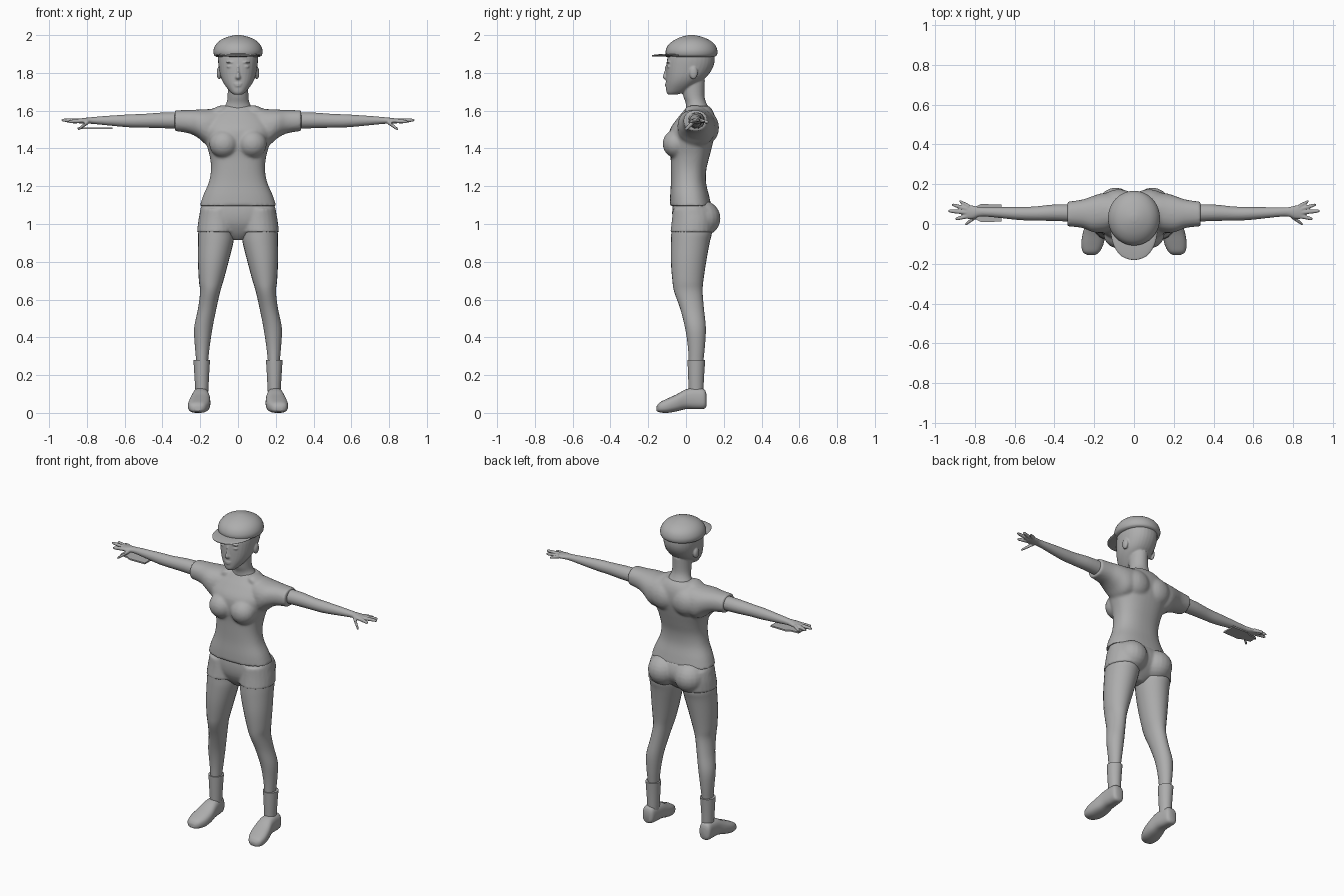
import bpy, bmesh, math
from mathutils import Vector, Matrix

grey = bpy.data.materials.new("plain_grey")
grey.diffuse_color = (0.42, 0.42, 0.42, 1)


def spline(rows, steps=4):
    """Catmull-Rom interpolation of the section rows."""
    out = []
    for i in range(len(rows) - 1):
        p = [rows[max(i - 1, 0)], rows[i], rows[i + 1], rows[min(i + 2, len(rows) - 1)]]
        for k in range(steps):
            t = k / steps
            out.append([0.5 * (2 * b + (c - a) * t + (2 * a - 5 * b + 4 * c - d) * t * t
                               + (3 * b - a - 3 * c + d) * t ** 3) for a, b, c, d in zip(*p)])
    return out + [list(rows[-1])]


def loft(bm, axis, rows, side=1, n=24, power=1.0):
    """Closed skin through oval sections (position, min, max, min, max)."""
    rings = []
    for t, a0, a1, b0, b1 in spline(rows):
        ring = []
        for k in range(n):
            w = 2 * math.pi * k / n
            c, s = math.cos(w), math.sin(w)
            a = (a0 + a1) / 2 + (a1 - a0) / 2 * math.copysign(abs(c) ** power, c)
            b = (b0 + b1) / 2 + (b1 - b0) / 2 * math.copysign(abs(s) ** power, s)
            p = {'X': (t, a, b), 'Y': (a, t, b), 'Z': (a, b, t)}[axis]
            ring.append(bm.verts.new((p[0] * side, p[1], p[2])))
        rings.append(ring)
    for r, q in zip(rings, rings[1:]):
        for k in range(n):
            bm.faces.new((r[k], r[(k + 1) % n], q[(k + 1) % n], q[k]))
    bm.faces.new(rings[0])
    bm.faces.new(rings[-1])


def blob(bm, centre, size):
    m = Matrix.Translation(centre) @ Matrix.Diagonal((*size, 1))
    bmesh.ops.create_uvsphere(bm, u_segments=20, v_segments=12, radius=1, matrix=m)


def finish(name, bm, voxel=None, smooth=0):
    """Make the object; fuse overlapping volumes when a voxel size is given."""
    bmesh.ops.recalc_face_normals(bm, faces=bm.faces)
    me = bpy.data.meshes.new(name)
    bm.to_mesh(me)
    bm.free()
    ob = bpy.data.objects.new(name, me)
    bpy.context.collection.objects.link(ob)
    if voxel:
        mod = ob.modifiers.new("fuse", 'REMESH')
        mod.mode, mod.voxel_size = 'VOXEL', voxel
        if smooth:
            sm = ob.modifiers.new("soften", 'SMOOTH')
            sm.factor, sm.iterations = 0.5, smooth
        dg = bpy.context.evaluated_depsgraph_get()
        ob.data = bpy.data.meshes.new_from_object(ob.evaluated_get(dg))
        ob.modifiers.clear()
    ob.data.materials.clear()
    ob.data.materials.append(grey)
    bpy.ops.object.select_all(action='DESELECT')
    ob.select_set(True)
    bpy.context.view_layer.objects.active = ob
    bpy.ops.object.shade_smooth_by_angle(angle=math.radians(45))
    return ob


# Head, neck and face
bm = bmesh.new()
loft(bm, 'Z', [(1.685, -.022, .022, -.095, -.05), (1.70, -.042, .042, -.104, .0),
               (1.74, -.073, .073, -.106, .06), (1.78, -.092, .092, -.106, .11),
               (1.83, -.102, .102, -.105, .143), (1.88, -.106, .106, -.098, .152),
               (1.93, -.10, .10, -.08, .14), (1.96, -.07, .07, -.04, .10)], n=32, power=.92)
loft(bm, 'Z', [(1.55, -.11, .11, .0, .14), (1.60, -.085, .085, .0, .13),
               (1.64, -.062, .062, -.002, .108), (1.68, -.055, .055, -.015, .098),
               (1.76, -.055, .055, -.03, .1)])
loft(bm, 'Z', [(1.765, -.012, .012, -.113, -.08), (1.777, -.015, .015, -.124, -.08),
               (1.80, -.009, .009, -.117, -.08), (1.84, -.007, .007, -.108, -.08)], n=12)
blob(bm, (0, -.102, 1.742), (.024, .009, .005))
blob(bm, (0, -.102, 1.732), (.02, .009, .006))
for s in (1, -1):
    blob(bm, (s * .04, -.089, 1.833), (.02, .012, .008))
    blob(bm, (s * .04, -.094, 1.856), (.025, .01, .004))
    blob(bm, (s * .1, .04, 1.80), (.013, .022, .034))
finish("head", bm, .005, 2)

# Cap with a short peak
bm = bmesh.new()
loft(bm, 'Z', [(1.885, -.115, .115, -.09, .15), (1.895, -.127, .127, -.105, .164),
               (1.92, -.13, .13, -.107, .166), (1.95, -.117, .117, -.092, .153),
               (1.975, -.09, .09, -.06, .122), (1.992, -.05, .05, -.02, .08),
               (2.0, -.015, .015, .015, .045)], n=40)
finish("cap", bm)
bm = bmesh.new()
loft(bm, 'Y', [(-.04, -.118, .118, 1.884, 1.902), (-.09, -.108, .108, 1.885, 1.902),
               (-.13, -.09, .09, 1.886, 1.9), (-.16, -.065, .065, 1.886, 1.897),
               (-.175, -.035, .035, 1.886, 1.895), (-.18, -.012, .012, 1.888, 1.893)], power=.8)
finish("cap_peak", bm)

# Shirt: torso, bust, shoulders and short sleeves
bm = bmesh.new()
loft(bm, 'Z', [(1.095, -.203, .203, -.085, .135), (1.15, -.185, .185, -.084, .122),
               (1.22, -.155, .155, -.08, .106), (1.29, -.143, .143, -.08, .108),
               (1.36, -.15, .15, -.082, .125), (1.43, -.17, .17, -.09, .143),
               (1.50, -.185, .185, -.085, .157), (1.56, -.165, .165, -.045, .155),
               (1.60, -.115, .115, -.012, .142), (1.625, -.088, .088, .008, .122)],
     n=40, power=.85)
for s in (1, -1):
    blob(bm, (s * .075, -.052, 1.425), (.078, .072, .075))
    blob(bm, (s * .075, .11, 1.51), (.09, .065, .085))
    loft(bm, 'X', [(.0, -.01, .14, 1.45, 1.60), (.10, -.03, .155, 1.42, 1.612),
                   (.16, -.045, .155, 1.415, 1.608), (.21, -.04, .14, 1.455, 1.606),
                   (.26, -.02, .123, 1.48, 1.604), (.335, -.012, .112, 1.492, 1.602)], s, power=.9)
    loft(bm, 'X', [(.072, .0, .09, 1.59, 1.63), (.10, -.01, .10, 1.58, 1.626),
                   (.14, .01, .10, 1.57, 1.608)], s, n=12)
finish("shirt", bm, .0085, 5)

# Shorts: hips, seat and leg openings
bm = bmesh.new()
loft(bm, 'Z', [(1.13, -.16, .16, -.06, .11), (1.10, -.192, .192, -.07, .135),
               (1.05, -.204, .204, -.073, .15), (1.0, -.20, .20, -.065, .14),
               (.95, -.11, .11, -.04, .10), (.915, -.03, .03, -.01, .06)], n=40, power=.88)
for s in (1, -1):
    blob(bm, (s * .092, .085, 1.03), (.095, .098, .095))
    loft(bm, 'Z', [(1.08, .02, .198, -.07, .14), (1.02, .008, .21, -.075, .15),
                   (.955, .012, .217, -.083, .143)], s)
finish("shorts", bm, .008, 3)

for s, tag in ((1, "left"), (-1, "right")):
    # Leg
    bm = bmesh.new()
    loft(bm, 'Z', [(1.0, .02, .205, -.075, .135), (.95, .02, .211, -.078, .137),
                   (.90, .025, .212, -.08, .125), (.80, .05, .212, -.08, .107),
                   (.70, .077, .207, -.072, .092), (.64, .095, .201, -.062, .088),
                   (.55, .115, .212, -.03, .095), (.45, .135, .232, -.005, .105),
                   (.35, .15, .228, .01, .1), (.25, .16, .22, .015, .09),
                   (.10, .165, .22, .02, .085)], s)
    finish(tag + "_leg", bm)
    # Sock
    bm = bmesh.new()
    loft(bm, 'Z', [(.28, .148, .236, .008, .102), (.20, .153, .231, .011, .096),
                   (.12, .157, .226, .014, .092), (.08, .16, .225, .014, .09)], s)
    finish(tag + "_sock", bm)
    # Shoe
    bm = bmesh.new()
    loft(bm, 'Y', [(.108, .178, .222, .035, .10), (.095, .163, .237, .022, .126),
                   (.05, .156, .24, .02, .132), (.0, .15, .245, .02, .125),
                   (-.05, .146, .258, .008, .098), (-.10, .153, .265, .0, .075),
                   (-.14, .173, .257, .003, .055), (-.155, .195, .235, .01, .035)], s, power=.75)
    finish(tag + "_shoe", bm)
    # Arm with palm, fingers and thumb
    bm = bmesh.new()
    loft(bm, 'X', [(.28, .01, .1, 1.503, 1.592), (.40, .015, .098, 1.507, 1.59),
                   (.50, .017, .088, 1.51, 1.583), (.58, .02, .086, 1.512, 1.58),
                   (.70, .033, .084, 1.523, 1.572), (.77, .038, .084, 1.53, 1.566),
                   (.81, .026, .093, 1.531, 1.562), (.84, .026, .096, 1.533, 1.558),
                   (.855, .034, .09, 1.536, 1.554)], s)
    for base, tip in (((.83, .088, 1.547), (.878, .115, 1.538)),
                      ((.84, .075, 1.547), (.915, .098, 1.546)),
                      ((.84, .058, 1.547), (.935, .066, 1.55)),
                      ((.835, .04, 1.545), (.898, .025, 1.542)),
                      ((.79, .04, 1.542), (.85, -.004, 1.498))):
        rows = []
        for f, r in ((0, .012), (.45, .0105), (.85, .0085), (1, .004)):
            p = Vector(base).lerp(Vector(tip), f)
            rows.append((p.x, p.y - r, p.y + r, p.z - r, p.z + r))
        loft(bm, 'X', rows, s, n=12)
    finish(tag + "_arm", bm, .0045, 2)

# Thin tapered plate held under the right hand
bm = bmesh.new()
outline = [(-.665, .012), (-.665, .098), (-.77, .1), (-.80, .085), (-.85, .08),
           (-.85, .03), (-.80, .025), (-.77, .01)]
low = bm.faces.new([bm.verts.new((x, y, 1.503)) for x, y in outline])
ext = bmesh.ops.extrude_face_region(bm, geom=[low])
bmesh.ops.translate(bm, vec=(0, 0, .009), verts=[v for v in ext['geom'] if isinstance(v, bmesh.types.BMVert)])
finish("hand_plate", bm)
